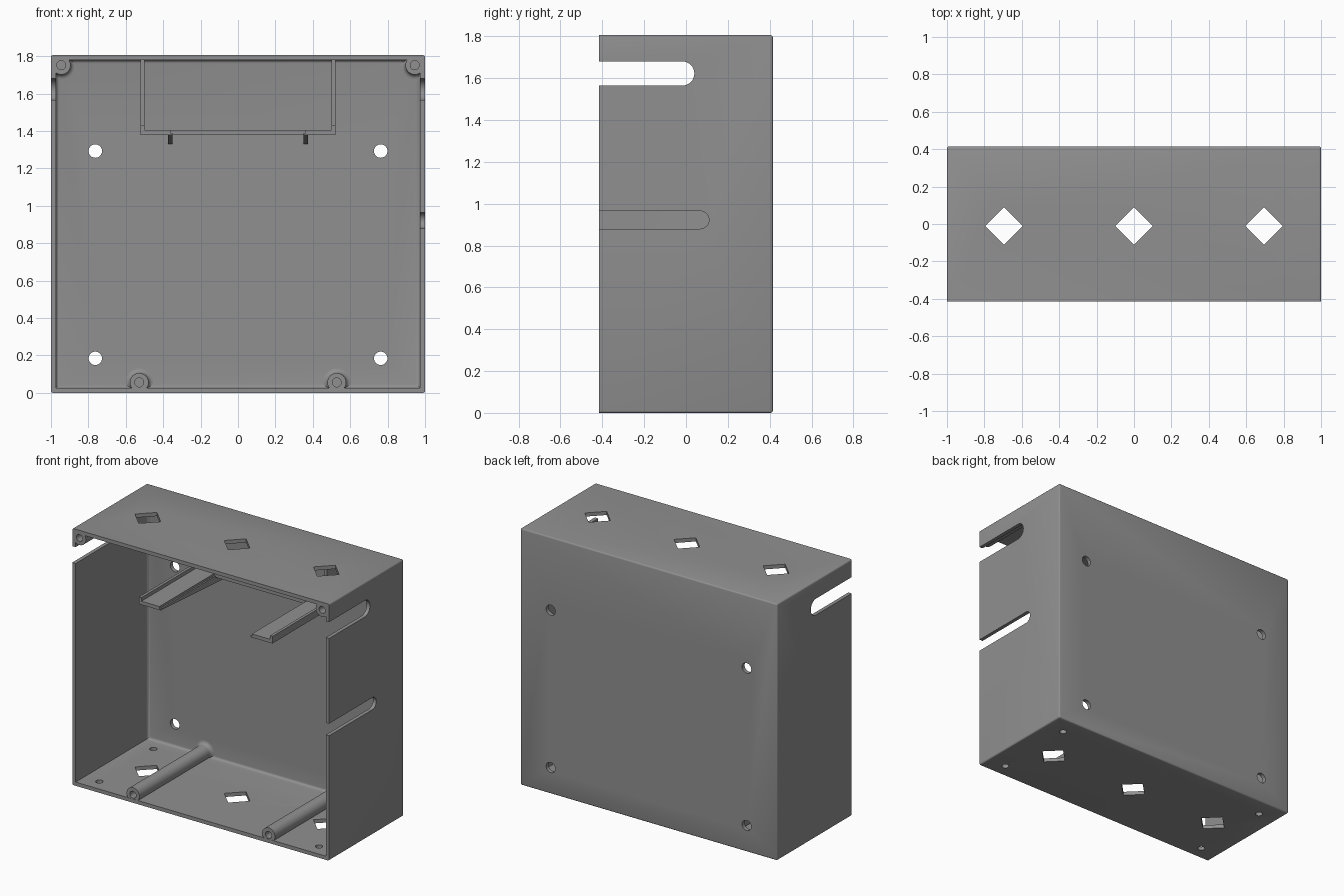
import bpy, bmesh, math
from mathutils import Matrix, Vector

if "Cube" in bpy.data.objects:
    bpy.data.objects.remove(bpy.data.objects["Cube"])

W, D, H = 1.0, 0.415, 1.806      # half width, half depth, height
T, BACK = 0.026, 0.028           # wall and back thickness
IN = D - BACK                    # inner face of the back wall

grey = bpy.data.materials.new("plain grey")
grey.diffuse_color = (0.28, 0.28, 0.28, 1)
grey.use_nodes = True
grey.node_tree.nodes["Principled BSDF"].inputs["Base Color"].default_value = grey.diffuse_color


def finish(name, bm, smooth=True):
    bmesh.ops.recalc_face_normals(bm, faces=bm.faces)
    me = bpy.data.meshes.new(name)
    bm.to_mesh(me)
    bm.free()
    ob = bpy.data.objects.new(name, me)
    bpy.context.collection.objects.link(ob)
    me.materials.append(grey)
    if smooth:
        bpy.ops.object.select_all(action='DESELECT')
        bpy.context.view_layer.objects.active = ob
        ob.select_set(True)
        bpy.ops.object.shade_smooth_by_angle(angle=math.radians(35))
    return ob


def box_bm(x0, x1, y0, y1, z0, z1):
    bm = bmesh.new()
    bmesh.ops.create_cube(bm, size=1)
    for v in bm.verts:
        v.co = Vector((x0 if v.co.x < 0 else x1, y0 if v.co.y < 0 else y1,
                       z0 if v.co.z < 0 else z1))
    return bm


def bevel(bm, test, width, segs):
    edges = [e for e in bm.edges if test(e)]
    bmesh.ops.bevel(bm, geom=edges, offset=width, segments=segs,
                    affect='EDGES', profile=0.5)


def prism(points, a, b, axis):
    """Extrude a 2D outline from a to b; 'x' outlines are (y, z), 'z' outlines are (x, y)."""
    put = {'x': lambda p, t: (t, p[0], p[1]), 'z': lambda p, t: (p[0], p[1], t)}[axis]
    bm = bmesh.new()
    f = bm.faces.new([bm.verts.new(put(p, a)) for p in points])
    ext = bmesh.ops.extrude_face_region(bm, geom=[f])['geom']
    move = Vector((b - a, 0, 0)) if axis == 'x' else Vector((0, 0, b - a))
    bmesh.ops.translate(bm, vec=move, verts=[g for g in ext if isinstance(g, bmesh.types.BMVert)])
    return bm


def cylinder(x, y, z, r, depth, axis):
    bm = bmesh.new()
    m = Matrix.Translation((x, y, z))
    if axis == 'y':
        m = m @ Matrix.Rotation(math.pi / 2, 4, 'X')
    bmesh.ops.create_cone(bm, cap_ends=True, segments=24, radius1=r, radius2=r,
                          depth=depth, matrix=m)
    return bm


# Open-fronted case
bm = box_bm(-W, W, -D, D, 0, H)
bevel(bm, lambda e: any(v.co.y > 0 for v in e.verts), 0.01, 3)
case = finish("case", bm, False)

cutters = []


def cut(bm):
    ob = finish("cutter", bm, False)
    ob.hide_render = True
    ob.hide_set(True)
    mod = case.modifiers.new("cut", 'BOOLEAN')
    mod.operation, mod.object, mod.solver = 'DIFFERENCE', ob, 'EXACT'
    cutters.append(ob)


# Inner cavity with a rounded back edge
bm = box_bm(-W + T, W - T, -D - 0.1, IN, T, H - T)
bevel(bm, lambda e: all(v.co.y > 0 for v in e.verts), 0.02, 4)
cut(bm)

# Diamond vents through top and floor
for x in (-0.695, 0, 0.695):
    y, r = -0.01, 0.1
    cut(prism([(x - r, y), (x, y - r), (x + r, y), (x, y + r)], -0.1, H + 0.1, 'z'))

# Mounting holes in the back, foot holes in the floor
for x in (-0.763, 0.763):
    for z in (0.185, 1.293):
        cut(cylinder(x, D, z, 0.036, 0.2, 'y'))
for x in (-0.855, 0.855):
    for y in (-0.32, 0.28):
        cut(cylinder(x, y, 0, 0.024, 0.2, 'z'))


# Cable slots with a rounded end, open to the front
def slot(x0, x1, z0, z1, end):
    r, zc = (z1 - z0) / 2, (z0 + z1) / 2
    pts = [(-D - 0.1, z0)]
    for i in range(17):
        a = -math.pi / 2 + math.pi * i / 16
        pts.append((end - r + r * math.cos(a), zc + r * math.sin(a)))
    pts.append((-D - 0.1, z1))
    cut(prism(pts, x0, x1, 'x'))


slot(-W - 0.1, -W + 0.06, 1.565, 1.68, 0.04)
slot(W - 0.06, W + 0.1, 1.565, 1.68, 0.04)
slot(W - 0.06, W + 0.1, 0.88, 0.965, 0.11)

# Apply the cuts
bpy.context.view_layer.update()
dg = bpy.context.evaluated_depsgraph_get()
cut_mesh = bpy.data.meshes.new_from_object(case.evaluated_get(dg))
case.modifiers.clear()
case.data = cut_mesh
for ob in cutters:
    bpy.data.objects.remove(ob)
bpy.context.view_layer.objects.active = case
case.select_set(True)
bpy.ops.object.shade_smooth_by_angle(angle=math.radians(35))


# Screw posts: hollow lathed tubes flaring into the back wall
def post(name, x, z):
    R, n, flare = 0.05, 32, 0.025
    prof = [(0.001, -0.1), (0.024, -0.1), (0.024, -D + 0.001), (R, -D + 0.001)]
    for i in range(6):
        a = math.pi / 2 * i / 5
        prof.append((R + flare * (1 - math.cos(a)), IN - flare + flare * math.sin(a)))
    prof.append((R + flare, IN + 0.01))
    bm = bmesh.new()
    rings = []
    for r, y in prof:
        ring = []
        for k in range(n):
            a = 2 * math.pi * k / n
            px = max(-W + 0.008, min(W - 0.008, x + r * math.cos(a)))
            pz = max(0.008, min(H - 0.008, z + r * math.sin(a)))
            ring.append(bm.verts.new((px, y, pz)))
        rings.append(ring)
    for p, q in zip(rings, rings[1:]):
        for k in range(n):
            j = (k + 1) % n
            bm.faces.new((p[k], p[j], q[j], q[k]))
    bm.faces.new(rings[0])
    bm.faces.new(rings[-1])
    finish(name, bm)


for s, side in ((-1, "left"), (1, "right")):
    post("floor_post_" + side, s * 0.528, 0.056)
    post("corner_post_" + side, s * 0.945, 1.752)

# U-shaped shelf hanging under the top: two arms joined along the back
X, XI, F, YB = 0.52, 0.36, -0.36, 0.25
Z0, Z1 = 1.38, 1.405
E = IN + 0.01
finish("shelf_floor", prism([(-X, F), (-XI, F), (-XI, YB), (XI, YB), (XI, F), (X, F),
                             (X, E), (-X, E)], Z0, Z1, 'z'), False)
for s, side in ((-1, "left"), (1, "right")):
    # Side wall: low lip along the arm, full height near the back
    finish("shelf_side_" + side,
           prism([(F, Z0), (E, Z0), (E, H - 0.02), (YB, H - 0.02), (YB, 1.43), (F, 1.43)],
                 s * X, s * (X - 0.02), 'x'), False)
    # Tapered rib under the arm
    finish("shelf_rib_" + side,
           prism([(F, Z0 + 0.01), (F, Z0), (E, 1.33), (E, Z0 + 0.01)],
                 s * (XI - 0.01), s * (XI + 0.013), 'x'), False)
